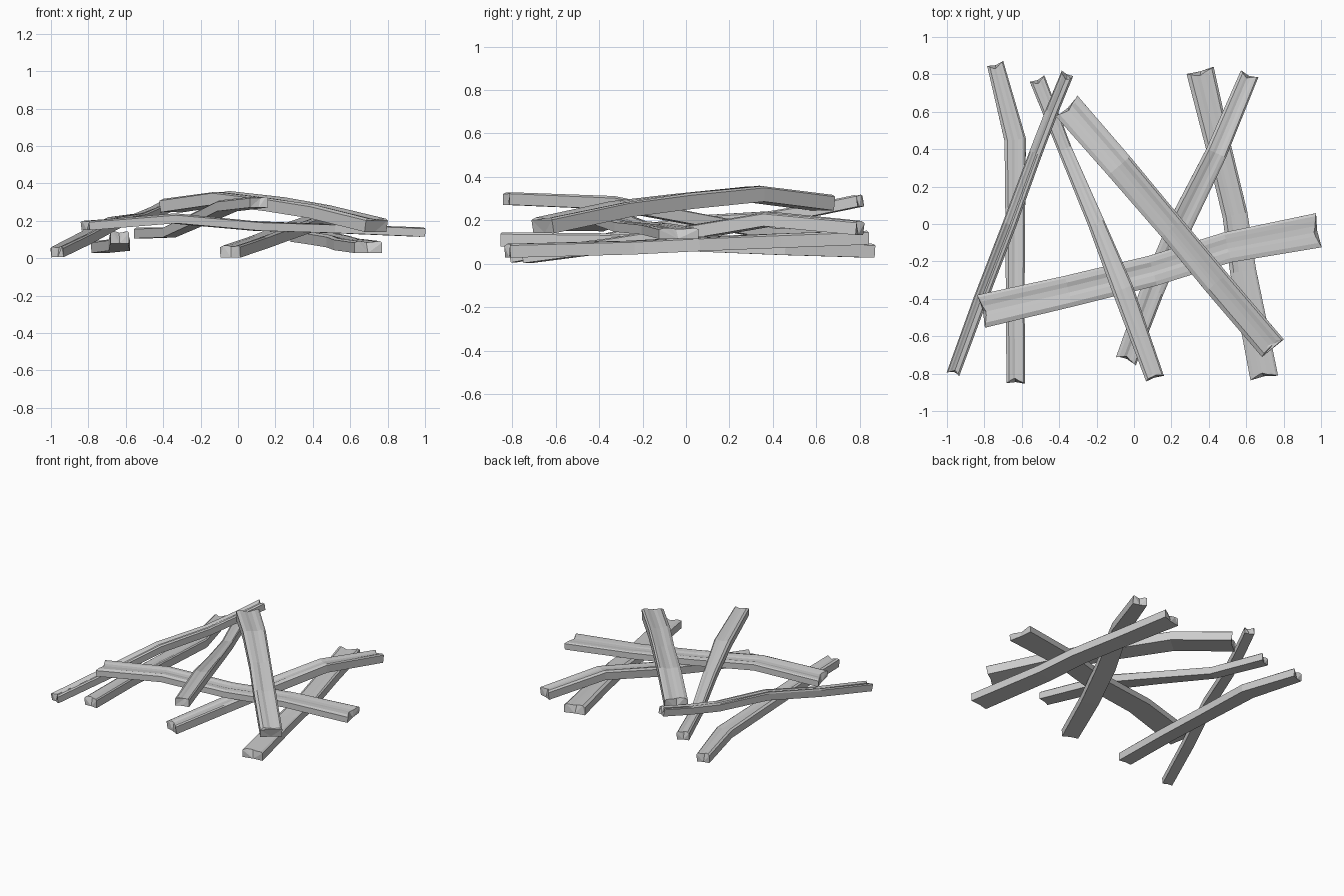
import bpy, bmesh, random
from mathutils import Vector

random.seed(4)

# Plank cross-section (across, up): flat underside, weathered grooved top
PROFILE = [(-.5, -.5), (0, -.5), (.5, -.5), (.5, .36), (.36, .5), (.16, .46),
           (.04, .38), (-.14, .4), (-.28, .48), (-.42, .5), (-.5, .38)]
# Ragged ends: offset along the plank for each profile point
RAGGED = [.008, 0, .004, .006, -.004, -.016, -.02, -.008, -.014, .004, .01]


def plank(name, path, widths, thick):
    """Sweep the weathered profile along a bent path."""
    bm = bmesh.new()
    pts = [Vector(p) for p in path]
    rings = []
    last = len(pts) - 1
    for i, p in enumerate(pts):
        t = (pts[min(i + 1, last)] - pts[max(i - 1, 0)]).normalized()
        side = t.cross(Vector((0, 0, 1))).normalized()
        up = side.cross(t)
        ring = []
        for (u, v), r in zip(PROFILE, RAGGED):
            co = p + side * u * widths[i] + up * v * thick
            if i == 0:
                co -= t * r
            elif i == last:
                co += t * r
            elif -.5 < u < .5 and v > 0:
                co += up * random.uniform(-.004, .003)
            ring.append(bm.verts.new(co))
        rings.append(ring)
    n = len(PROFILE)
    for a, b in zip(rings, rings[1:]):
        for j in range(n):
            k = (j + 1) % n
            bm.faces.new((a[j], a[k], b[k], b[j]))
    caps = [bm.faces.new(rings[0][::-1]), bm.faces.new(rings[-1])]
    bmesh.ops.triangulate(bm, faces=caps)
    bmesh.ops.recalc_face_normals(bm, faces=bm.faces)
    me = bpy.data.meshes.new(name)
    bm.to_mesh(me)
    bm.free()
    ob = bpy.data.objects.new(name, me)
    bpy.context.collection.objects.link(ob)
    return ob


# Bottom layer
plank("left_plank",
      [(-.74, .85, .06), (-.635, .45, .072), (-.635, 0, .09),
       (-.635, -.4, .107), (-.632, -.845, .112)],
      [.09, .115, .105, .1, .1], .064)
plank("right_wide_plank",
      [(.355, .815, .12), (.45, .42, .105), (.54, .05, .09),
       (.583, -.25, .075), (.695, -.815, .06)],
      [.15, .135, .135, .14, .15], .064)
plank("right_cross_plank",
      [(.615, .795, .165), (.44, .38, .205), (.25, 0, .14),
       (.1, -.35, .085), (-.04, -.725, .036)],
      [.1, .115, .13, .125, .115], .064)

# Middle layer
plank("long_cross_plank",
      [(-.81, -.465, .175), (-.35, -.36, .212), (.1, -.25, .172),
       (.5, -.125, .16), (.98, -.035, .14)],
      [.18, .17, .165, .165, .185], .05)
plank("thin_plank",
      [(-.965, -.795, .034), (-.82, -.4, .105), (-.665, 0, .19),
       (-.525, .38, .213), (-.44, .6, .25), (-.36, .795, .29)],
      [.07, .075, .075, .07, .068, .068], .056)

# Top layer
plank("center_plank",
      [(-.515, .77, .135), (-.37, .4, .14), (-.2, 0, .215),
       (-.06, -.35, .28), (.11, -.82, .3)],
      [.085, .075, .09, .115, .1], .058)
plank("top_wide_plank",
      [(-.355, .625, .282), (-.08, .31, .322), (.2, -.02, .288),
       (.44, -.31, .25), (.735, -.655, .177)],
      [.16, .155, .145, .15, .15], .072)
